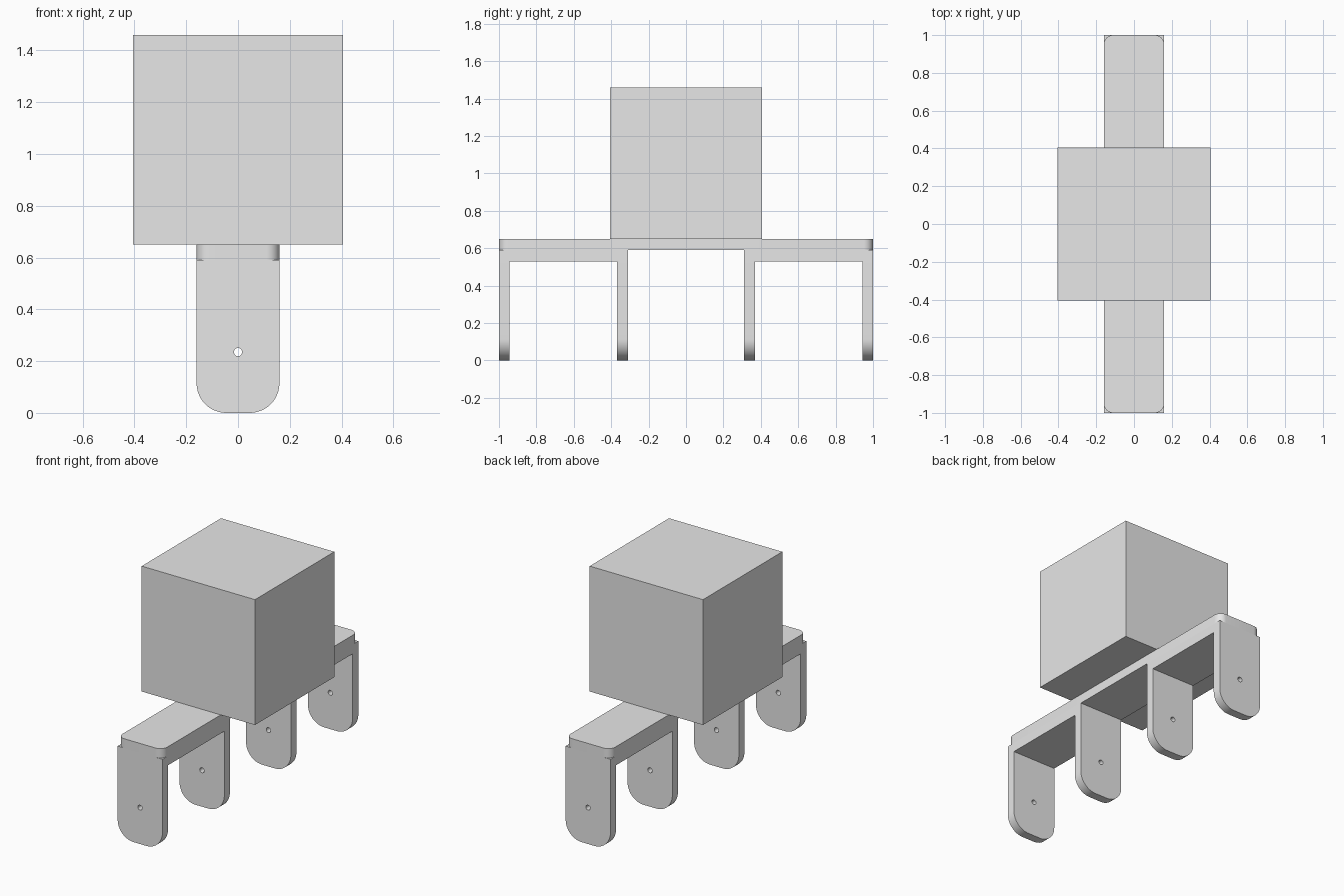
import bpy, bmesh
from math import cos, sin, pi, radians
from mathutils import Vector

if "Cube" in bpy.data.objects:
    bpy.data.objects.remove(bpy.data.objects["Cube"])

grey = bpy.data.materials.new("plain grey")
grey.use_nodes = True
grey.diffuse_color = (0.8, 0.8, 0.8, 1)
grey.node_tree.nodes["Principled BSDF"].inputs["Base Color"].default_value = (0.8, 0.8, 0.8, 1)

HALF_W = 0.16       # half width of bench and legs
STEP = 0.59         # underside of the top plate
TOP = 0.65          # top of the plate
BRACE = 0.53        # underside of the end braces
HALF_CUBE = 0.405


def arc(cx, cz, r, start, steps=12):
    """Quarter circle, counter-clockwise from the start angle."""
    return [(cx + r * cos(start + pi / 2 * i / steps),
             cz + r * sin(start + pi / 2 * i / steps)) for i in range(steps + 1)]


def prism(name, outline, place, depth):
    """Extrude a 2D outline, placed in space by a function, along a vector."""
    bm = bmesh.new()
    face = bm.faces.new([bm.verts.new(place(a, b)) for a, b in outline])
    out = bmesh.ops.extrude_face_region(bm, geom=[face])
    moved = [v for v in out["geom"] if isinstance(v, bmesh.types.BMVert)]
    bmesh.ops.translate(bm, verts=moved, vec=Vector(depth))
    bmesh.ops.recalc_face_normals(bm, faces=bm.faces)
    mesh = bpy.data.meshes.new(name)
    bm.to_mesh(mesh)
    bm.free()
    obj = bpy.data.objects.new(name, mesh)
    bpy.context.collection.objects.link(obj)
    mesh.materials.append(grey)
    return obj


def activate(obj):
    bpy.ops.object.select_all(action='DESELECT')
    obj.select_set(True)
    bpy.context.view_layer.objects.active = obj


def smooth(obj):
    activate(obj)
    bpy.ops.object.shade_smooth_by_angle(angle=radians(30))


def box(name, x, y0, y1, z0, z1):
    return prism(name, [(-x, y0), (x, y0), (x, y1), (-x, y1)],
                 lambda a, b: (a, b, z0), (0, 0, z1 - z0))


# Large cube resting on the bench
box("cube_block", HALF_CUBE, -HALF_CUBE, HALF_CUBE, TOP, TOP + 2 * HALF_CUBE)

# Bench plate with rounded corners
r = 0.05
cx, cy = HALF_W - r, 1 - r
plate_outline = (arc(cx, cy, r, 0) + arc(-cx, cy, r, pi / 2)
                 + arc(-cx, -cy, r, pi) + arc(cx, -cy, r, 1.5 * pi))
smooth(prism("bench_plate", plate_outline, lambda a, b: (a, b, STEP), (0, 0, TOP - STEP)))

# Long pin that drills the hole through every leg
bpy.ops.mesh.primitive_cylinder_add(vertices=24, radius=0.016, depth=3,
                                    location=(0, 0, 0.235), rotation=(pi / 2, 0, 0))
pin = bpy.context.object
pin.name = "hole_cutter"
pin.hide_render = True

# Legs with rounded feet, and the braces between each pair
r = 0.115
cx = HALF_W - r
leg_outline = ([(HALF_W, STEP), (-HALF_W, STEP)]
               + arc(-cx, r, r, pi) + arc(cx, r, r, 1.5 * pi))
thick = 0.057
for side, end in ((-1, "front"), (1, "back")):
    for place, outer in (("outer", 1.0), ("inner", 0.368)):
        leg = prism(f"{end}_{place}_leg", leg_outline,
                    lambda a, b: (a, side * outer, b), (0, -side * thick, 0))
        cut = leg.modifiers.new("hole", 'BOOLEAN')
        cut.operation = 'DIFFERENCE'
        cut.solver = 'EXACT'
        cut.object = pin
        activate(leg)
        bpy.ops.object.modifier_apply(modifier=cut.name)
        smooth(leg)
    y0, y1 = sorted((side * 0.368, side * (1 - thick)))
    box(f"{end}_brace", HALF_W, y0, y1, BRACE, STEP)

bpy.data.objects.remove(pin)
